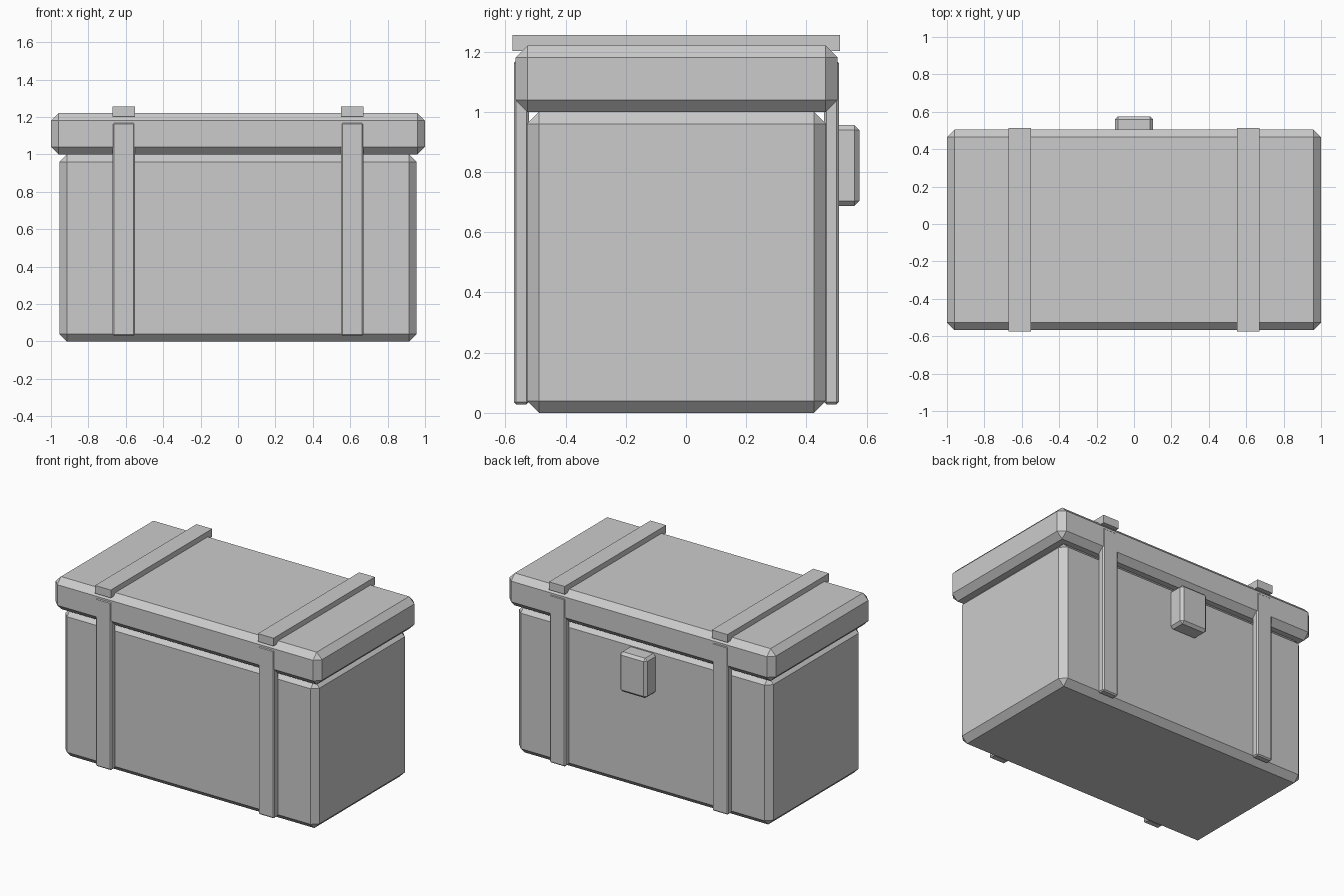
import bpy, bmesh

if "Cube" in bpy.data.objects:
    bpy.data.objects.remove(bpy.data.objects["Cube"])


def box(name, x, y, z, bevel=0.0):
    """Chamfered box from (min, max) ranges on each axis."""
    bm = bmesh.new()
    bmesh.ops.create_cube(bm, size=1)
    for v in bm.verts:
        v.co = [(lo + hi) / 2 + c * (hi - lo) for c, (lo, hi) in zip(v.co, (x, y, z))]
    if bevel:
        bmesh.ops.bevel(bm, geom=bm.edges[:], offset=bevel, segments=1,
                        profile=0.5, affect='EDGES')
    mesh = bpy.data.meshes.new(name)
    bm.to_mesh(mesh)
    bm.free()
    obj = bpy.data.objects.new(name, mesh)
    bpy.context.collection.objects.link(obj)
    return obj


# Main container and overhanging lid
box("body", (-0.955, 0.955), (-0.528, 0.465), (0, 1.0), 0.04)
box("lid", (-1.0, 1.0), (-0.567, 0.504), (1.0, 1.22), 0.04)

# Two straps: front, back and over the lid
for side, cx in (("left", -0.611), ("right", 0.611)):
    x = (cx - 0.059, cx + 0.059)
    box(f"front_strap_{side}", x, (-0.572, -0.522), (0.028, 1.17), 0.008)
    box(f"back_strap_{side}", x, (0.459, 0.508), (0.028, 1.17), 0.008)
    box(f"top_strap_{side}", x, (-0.576, 0.512), (1.202, 1.256))

# Latch on the back face
box("latch", (-0.102, 0.102), (0.455, 0.576), (0.687, 0.957), 0.017)
